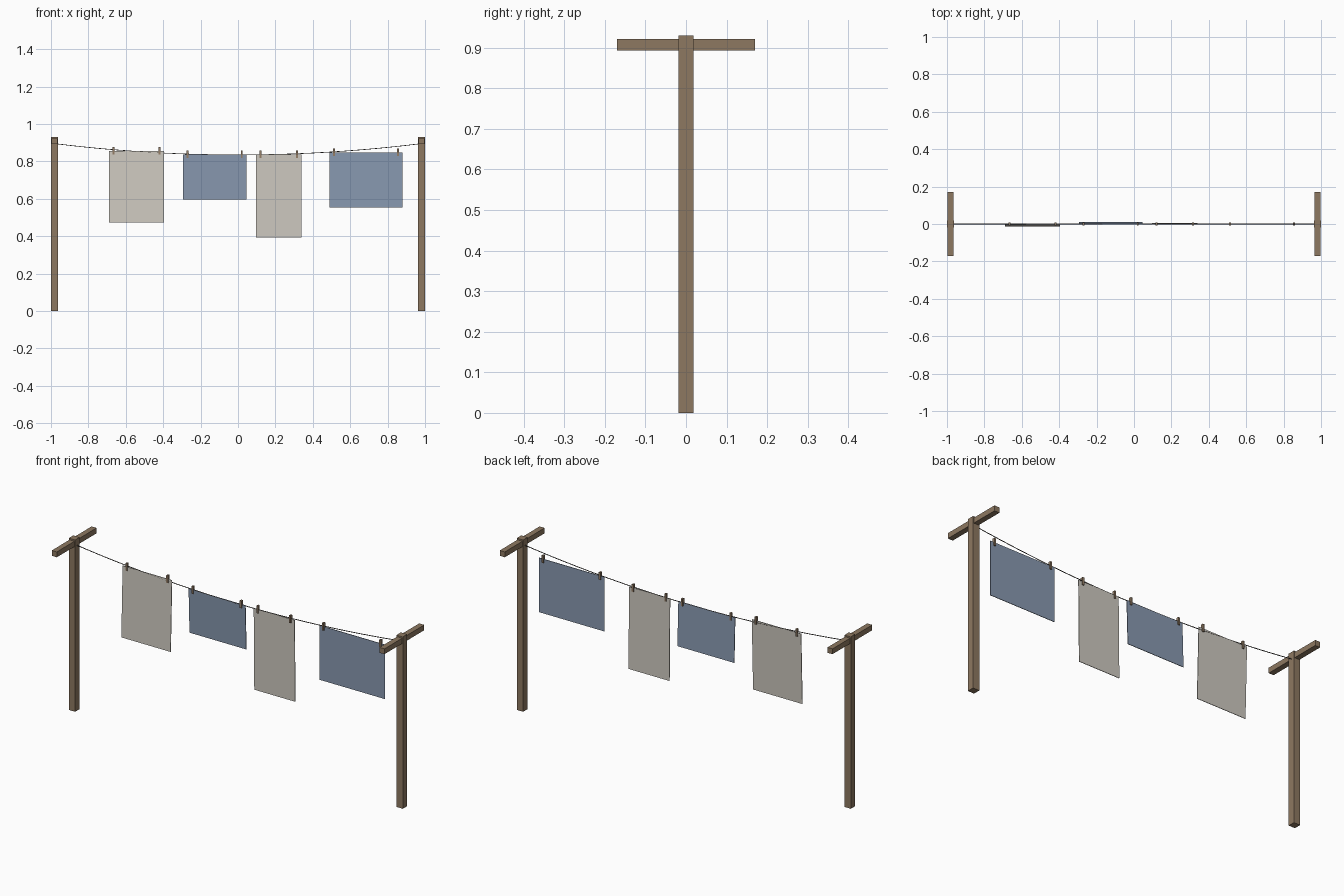
import bpy
import bmesh
import math
from mathutils import Matrix, Vector

default = bpy.data.objects.get("Cube")
if default:
    bpy.data.objects.remove(default, do_unlink=True)


def material(name, rgb):
    mat = bpy.data.materials.new(name)
    mat.use_nodes = True
    mat.diffuse_color = (*rgb, 1)
    mat.node_tree.nodes["Principled BSDF"].inputs["Base Color"].default_value = (*rgb, 1)
    return mat


WOOD = material("brown wood", (0.27, 0.19, 0.12))
CLIP = material("peg wood", (0.30, 0.21, 0.135))
CREAM = material("cream cloth", (0.62, 0.59, 0.53))
BLUE = material("blue cloth", (0.25, 0.32, 0.44))
CORD = material("dark cord", (0.10, 0.09, 0.08))


def box(name, low, high, mat, pivot=None, tilt=0):
    """Box between two corners, optionally swung about the x axis at a pivot."""
    low, high = Vector(low), Vector(high)
    pivot = Vector(pivot) if pivot else (low + high) / 2
    mesh = bpy.data.meshes.new(name)
    bm = bmesh.new()
    bmesh.ops.create_cube(bm, size=1, matrix=Matrix.Translation((low + high) / 2 - pivot)
                          @ Matrix.Diagonal((*(high - low), 1)))
    bm.to_mesh(mesh)
    bm.free()
    mesh.materials.append(mat)
    obj = bpy.data.objects.new(name, mesh)
    obj.location = pivot
    obj.rotation_euler.x = tilt
    bpy.context.collection.objects.link(obj)
    return obj


# Posts with crossbars
POST_X, POST_H, HALF = 0.981, 0.93, 0.019
for side, sx in (("right", -1), ("left", 1)):
    x = sx * POST_X
    box(side + "_post", (x - HALF, -HALF, 0), (x + HALF, HALF, POST_H), WOOD)
    box(side + "_crossbar", (x - 0.015, -0.17, 0.893), (x + 0.015, 0.17, 0.922), WOOD)

# Sagging line, swept as a slim round tube
SPAN, SEGMENTS = 0.978, 24
curve = bpy.data.curves.new("washing_line", "CURVE")
curve.dimensions = "3D"
curve.bevel_depth = 0.002
curve.bevel_resolution = 1
curve.use_fill_caps = True
spline = curve.splines.new("POLY")
spline.points.add(SEGMENTS)
for i, point in enumerate(spline.points):
    t = 2 * i / SEGMENTS - 1
    point.co = (t * SPAN, 0, 0.835 + 0.06 * t * t, 1)
curve.materials.append(CORD)
bpy.context.collection.objects.link(bpy.data.objects.new("washing_line", curve))

# Hanging cloths: name, x range, z range, sway of the lower edge, colour
cloths = [
    ("cream_towel", -0.69, -0.395, 0.473, 0.857, -0.011, CREAM),
    ("blue_cloth", -0.295, 0.045, 0.597, 0.838, 0.008, BLUE),
    ("long_cream_towel", 0.095, 0.34, 0.394, 0.837, 0.005, CREAM),
    ("wide_blue_cloth", 0.488, 0.88, 0.555, 0.849, 0, BLUE),
]
for name, x0, x1, z0, z1, sway, mat in cloths:
    box(name, (x0, -0.0015, z0), (x1, 0.0015, z1), mat,
        pivot=((x0 + x1) / 2, 0, z1), tilt=math.atan2(sway, z1 - z0))
    # A peg near each upper corner
    for side, x in (("right", x0 + 0.025), ("left", x1 - 0.025)):
        box(f"{name}_{side}_peg", (x - 0.005, -0.007, z1 - 0.019),
            (x + 0.005, 0.007, z1 + 0.021), CLIP)
